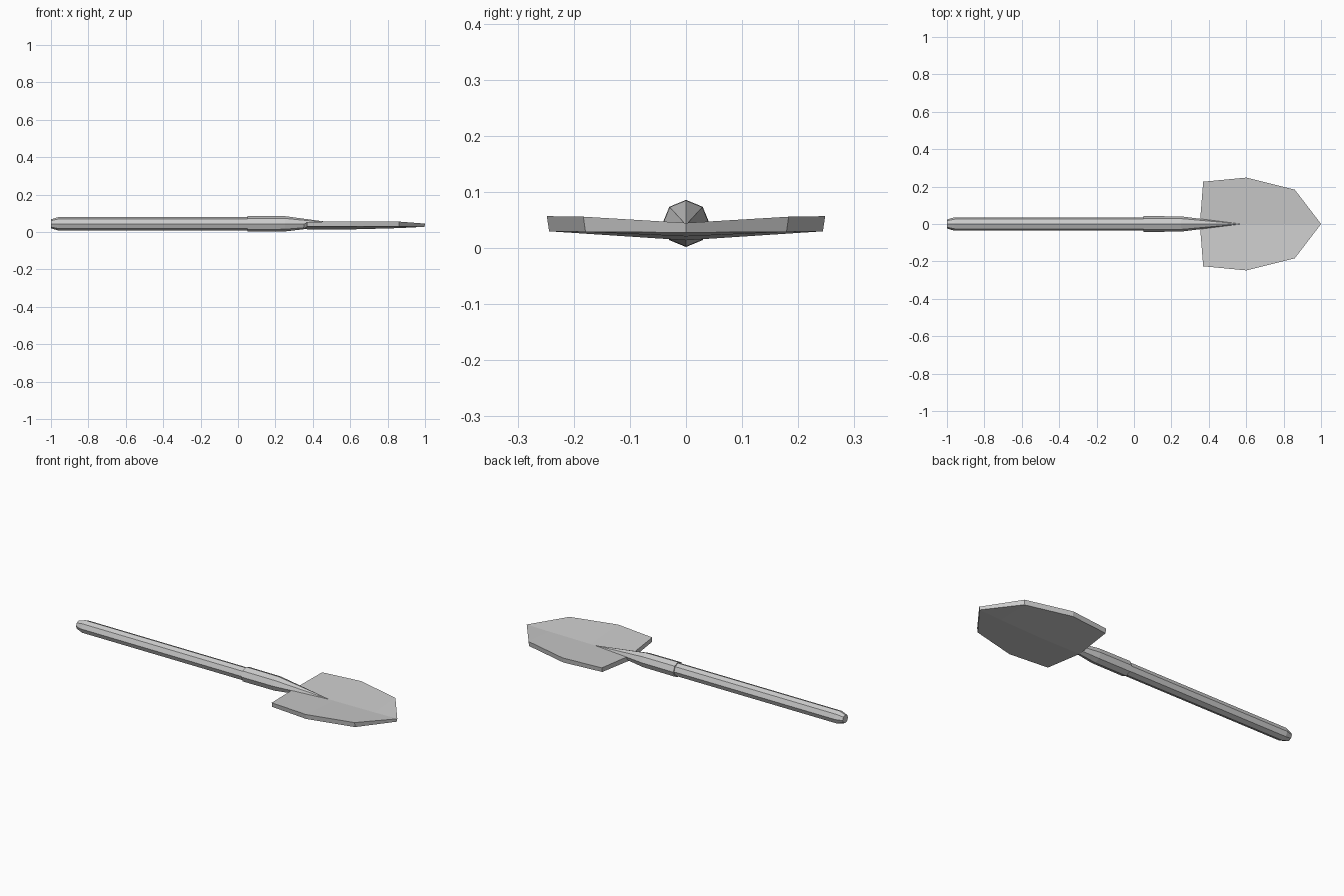
import bpy, bmesh
from math import sin, cos, pi

if "Cube" in bpy.data.objects:
    bpy.data.objects.remove(bpy.data.objects["Cube"])


def finish(name, bm):
    bmesh.ops.remove_doubles(bm, verts=bm.verts, dist=1e-5)
    bmesh.ops.recalc_face_normals(bm, faces=bm.faces)
    mesh = bpy.data.meshes.new(name)
    bm.to_mesh(mesh)
    bm.free()
    obj = bpy.data.objects.new(name, mesh)
    bpy.context.collection.objects.link(obj)
    return obj


def octagon_rod(name, stations):
    """Eight-sided rod along x; stations are (x, radius, centre z)."""
    bm = bmesh.new()
    rings = [[bm.verts.new((x, r * sin(i * pi / 4), z + r * cos(i * pi / 4)))
              for i in range(8)] for x, r, z in stations]
    for a, b in zip(rings, rings[1:]):
        for i in range(8):
            j = (i + 1) % 8
            bm.faces.new((a[i], a[j], b[j], b[i]))
    bm.faces.new(rings[0])
    bm.faces.new(rings[-1])
    return finish(name, bm)


# Wooden shaft with a chamfered grip end
octagon_rod("handle", [(-1.0, 0.024, 0.044), (-0.96, 0.036, 0.044), (0.10, 0.036, 0.044)])

# Metal socket tapering to a point on the blade
octagon_rod("socket", [(0.05, 0.042, 0.044), (0.25, 0.041, 0.044), (0.57, 0.0005, 0.0415)])

# Shallow V-shaped blade: per station, spine x, spine top/bottom z, edge x, y, top/bottom z
stations = [
    (0.352, 0.042, 0.015, 0.370, 0.226, 0.054, 0.029),
    (0.600, 0.041, 0.014, 0.600, 0.248, 0.057, 0.030),
    (0.860, 0.043, 0.021, 0.860, 0.183, 0.056, 0.029),
]
bm = bmesh.new()
for side in (1, -1):
    sections = []
    for sx, st, sb, ex, ey, et, eb in stations:
        points = [(sx, 0, st), (ex, side * ey, et), (ex, side * (ey - 0.004), eb), (sx, 0, sb)]
        sections.append([bm.verts.new(p) for p in points])
    tip_top = bm.verts.new((1.0, 0, 0.045))
    tip_low = bm.verts.new((0.997, 0, 0.028))
    bm.faces.new(sections[0])
    for a, b in zip(sections, sections[1:]):
        for i in range(3):
            bm.faces.new((a[i], a[i + 1], b[i + 1], b[i]))
    last = sections[-1]
    bm.faces.new((last[0], last[1], tip_top))
    bm.faces.new((last[1], last[2], tip_low, tip_top))
    bm.faces.new((last[2], last[3], tip_low))
finish("blade", bm)
